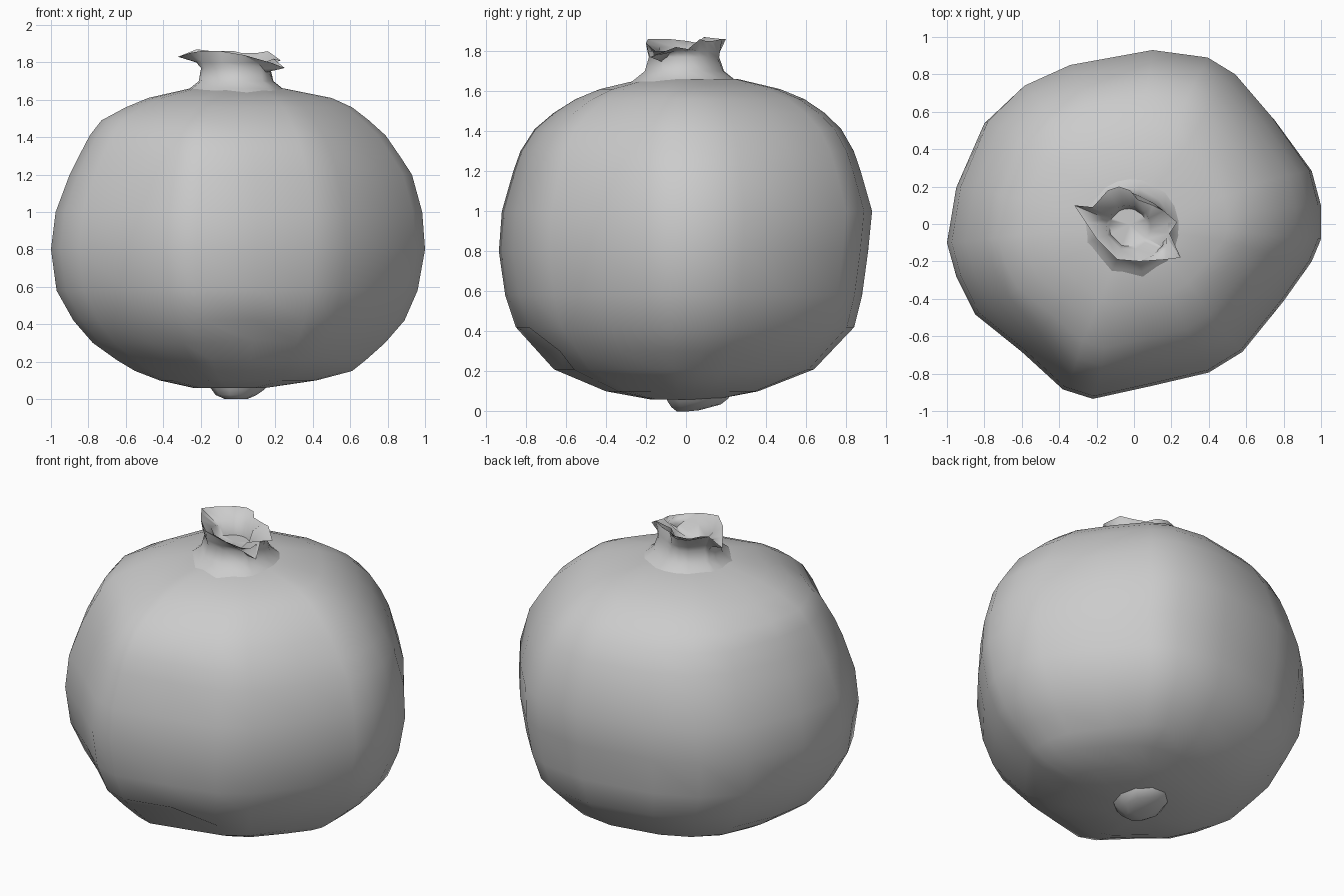
import bpy, bmesh, math
from mathutils import Vector

if "Cube" in bpy.data.objects:
    bpy.data.objects.remove(bpy.data.objects["Cube"])


def loft(name, rings, angle=60):
    """Skin a stack of equal-length closed rings and cap both ends with fans."""
    bm = bmesh.new()
    loops = [[bm.verts.new(p) for p in ring] for ring in rings]
    n = len(loops[0])
    for a, b in zip(loops, loops[1:]):
        for i in range(n):
            j = (i + 1) % n
            bm.faces.new((a[i], a[j], b[j], b[i]))
    for loop in (loops[0], loops[-1]):
        centre = bm.verts.new(sum((v.co for v in loop), Vector()) / n)
        for i in range(n):
            bm.faces.new((loop[i], loop[(i + 1) % n], centre))
    bmesh.ops.recalc_face_normals(bm, faces=bm.faces)
    mesh = bpy.data.meshes.new(name)
    bm.to_mesh(mesh)
    bm.free()
    obj = bpy.data.objects.new(name, mesh)
    bpy.context.collection.objects.link(obj)
    bpy.ops.object.select_all(action='DESELECT')
    obj.select_set(True)
    bpy.context.view_layer.objects.active = obj
    bpy.ops.object.shade_smooth_by_angle(angle=math.radians(angle))
    return obj


def sample(table, z):
    """Linear interpolation of (z, low, high) half-widths."""
    for (z0, a0, b0), (z1, a1, b1) in zip(table, table[1:]):
        if z <= z1:
            t = max(0, (z - z0) / (z1 - z0))
            return a0 + (a1 - a0) * t, b0 + (b1 - b0) * t
    return table[-1][1:]


# Fruit body: lumpy outline from above, scaled by side and front silhouettes
outline = [(0.1, 0.93), (0.4, 0.89), (0.55, 0.8), (0.75, 0.57), (0.95, 0.29), (1, 0.1),
           (1, -0.08), (0.95, -0.2), (0.8, -0.41), (0.58, -0.68), (0.4, -0.79), (0.1, -0.86),
           (-0.22, -0.93), (-0.38, -0.88), (-0.6, -0.68), (-0.85, -0.48), (-0.95, -0.28),
           (-1, -0.1), (-0.95, 0.2), (-0.8, 0.55), (-0.6, 0.74), (-0.35, 0.85)]
width = [(0.06, 0.24, 0.15), (0.1, 0.42, 0.42), (0.15, 0.55, 0.61), (0.27, 0.75, 0.76),
         (0.42, 0.88, 0.89), (0.58, 0.97, 0.96), (0.8, 1, 1), (1, 0.975, 0.985),
         (1.2, 0.9, 0.93), (1.4, 0.8, 0.8), (1.49, 0.73, 0.7), (1.56, 0.6, 0.61),
         (1.61, 0.48, 0.5), (1.66, 0.26, 0.25)]
depth = [(0.06, 0.18, 0.15), (0.1, 0.4, 0.36), (0.21, 0.66, 0.64), (0.42, 0.85, 0.84),
         (0.6, 0.91, 0.885), (0.8, 0.935, 0.91), (1, 0.92, 0.93), (1.28, 0.84, 0.85),
         (1.42, 0.75, 0.77), (1.54, 0.6, 0.64), (1.61, 0.43, 0.47), (1.66, 0.22, 0.26)]
levels = [0.06, 0.1, 0.15, 0.21, 0.3, 0.42, 0.58, 0.8, 1, 1.2, 1.3, 1.41, 1.49, 1.56, 1.61, 1.66]
rings = []
for z in levels:
    xl, xr = sample(width, z)
    yf, yb = sample(depth, z)
    rings.append([(x * (xr if x > 0 else xl), y / 0.93 * (yb if y > 0 else yf), z)
                  for x, y in outline])
body = loft("fruit_body", rings)

# Small dimple low on the front
spot = Vector((0.14, -0.72, 0.3))
dimple = min(body.data.vertices, key=lambda v: (v.co - spot).length)
dimple.co += Vector((0, 0.05, 0.02))

# Crown: round neck flaring into a ragged rim, then a cup inside
rim = [(-0.32, 0.1, 1.83), (-0.22, 0.09, 1.87), (-0.14, 0.18, 1.86), (-0.08, 0.2, 1.86),
       (-0.02, 0.18, 1.86), (0.02, 0.13, 1.85), (0.1, 0.1, 1.85), (0.16, 0.07, 1.86),
       (0.23, 0.01, 1.81), (0.19, -0.05, 1.82), (0.25, -0.18, 1.77), (0.17, -0.19, 1.8),
       (0.03, -0.2, 1.84), (-0.09, -0.19, 1.86), (-0.2, -0.08, 1.86), (-0.26, 0.01, 1.85)]


def crown_ring(z, r, follow=0.0):
    ring = []
    for x, y, _ in rim:
        a, d = math.atan2(y + 0.01, x + 0.01), math.hypot(x, y)
        k = r + (d - r) * follow
        ring.append((-0.01 + k * math.cos(a), -0.01 + k * math.sin(a), z))
    return ring


inner = [(-0.03 + 0.5 * (x + 0.03) * 0.24 / math.hypot(x + 0.03, y + 0.02),
          -0.02 + 0.5 * (y + 0.02) * 0.24 / math.hypot(x + 0.03, y + 0.02), z - 0.04)
         for x, y, z in rim]
cup = [(-0.03 + (x + 0.03) * 0.85, -0.02 + (y + 0.02) * 0.85, 1.74) for x, y, z in inner]
loft("crown", [crown_ring(1.63, 0.29), crown_ring(1.66, 0.25), crown_ring(1.7, 0.2),
               crown_ring(1.77, 0.175, 0.15), crown_ring(1.8, 0.18, 0.3), rim, inner, cup], 75)

# Stem stub underneath
def oval(cx, cy, rx, ry, z, n=10):
    return [(cx + rx * math.cos(math.tau * i / n), cy + ry * math.sin(math.tau * i / n),
             z + 0.1 * max(0, ry * math.sin(math.tau * i / n))) for i in range(n)]


loft("stem_stub", [oval(-0.01, 0.01, 0.06, 0.06, 0), oval(-0.01, 0.05, 0.11, 0.13, 0.022),
                   oval(0, 0.06, 0.14, 0.16, 0.05), oval(0, 0.06, 0.17, 0.18, 0.09)], 60)
